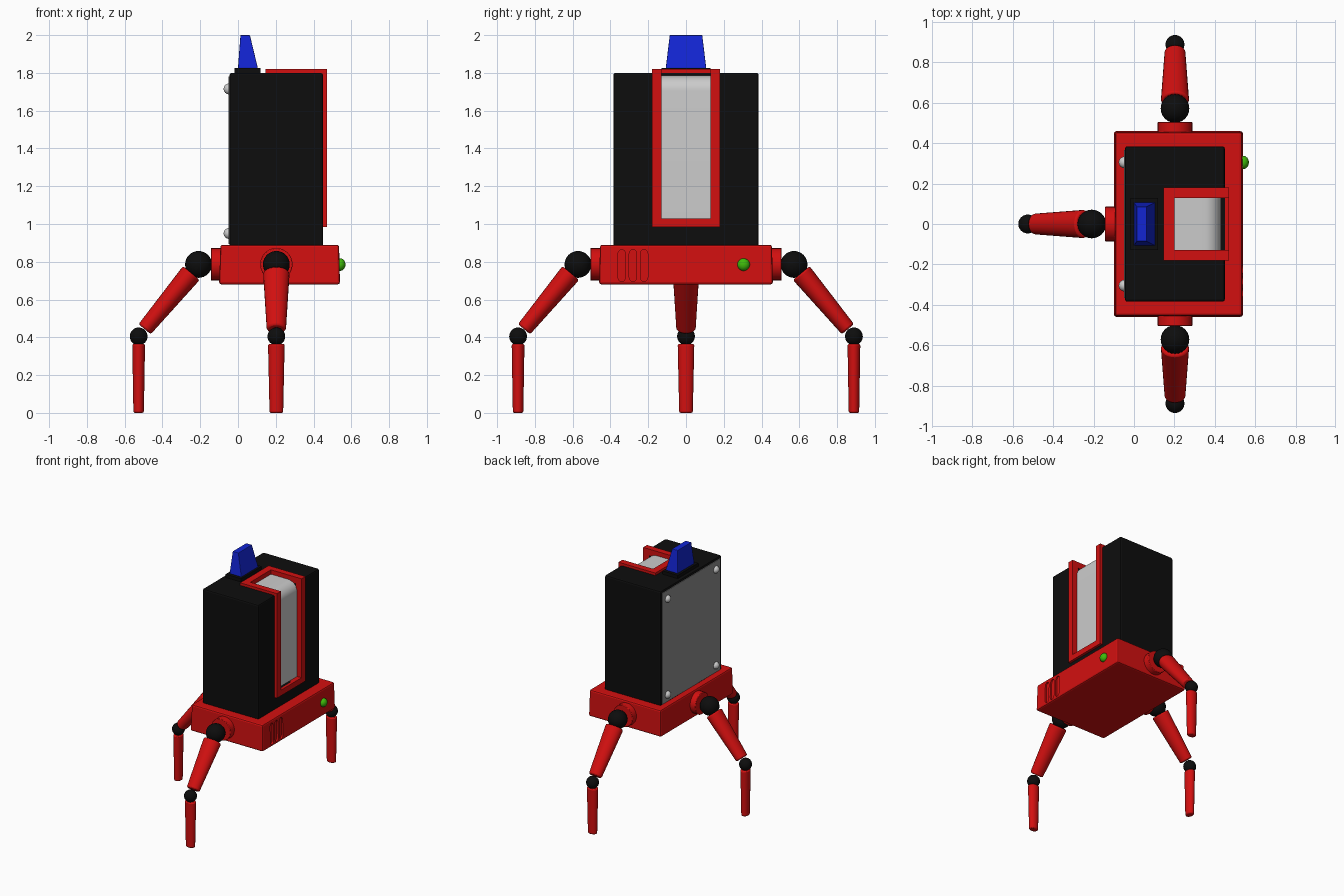
import bpy, bmesh, math
from mathutils import Matrix, Vector

cube = bpy.data.objects.get("Cube")
if cube:
    bpy.data.objects.remove(cube, do_unlink=True)


def material(name, *rgb):
    m = bpy.data.materials.new(name)
    m.use_nodes = True
    m.diffuse_color = (*rgb, 1)
    m.node_tree.nodes["Principled BSDF"].inputs["Base Color"].default_value = (*rgb, 1)
    return m


RED = material("red", 0.65, 0.005, 0.005)
BLACK = material("black", 0.004, 0.004, 0.004)
BLUE = material("blue", 0.006, 0.018, 0.65)
LIGHT = material("light grey", 0.6, 0.6, 0.6)
GREY = material("mid grey", 0.27, 0.27, 0.27)
GREEN = material("green", 0.05, 0.5, 0.003)


def finish(name, bm, mat, bevel=0, smooth=False, segments=2):
    bmesh.ops.recalc_face_normals(bm, faces=bm.faces[:])
    mesh = bpy.data.meshes.new(name)
    bm.to_mesh(mesh)
    bm.free()
    ob = bpy.data.objects.new(name, mesh)
    bpy.context.collection.objects.link(ob)
    if mat:
        mesh.materials.append(mat)
    if smooth:
        bpy.ops.object.select_all(action='DESELECT')
        ob.select_set(True)
        bpy.context.view_layer.objects.active = ob
        bpy.ops.object.shade_smooth_by_angle(angle=math.radians(40))
    if bevel:
        mod = ob.modifiers.new("bevel", 'BEVEL')
        mod.width, mod.segments = bevel, segments
        mod.limit_method, mod.angle_limit = 'ANGLE', math.radians(40)
    return ob


def box(name, x, y, z, mat, bevel=0, top_x=None, top_y=None):
    """Box from ranges; the top ranges may differ to make a taper."""
    bm = bmesh.new()
    rings = []
    for (xr, yr, h) in ((x, y, z[0]), (top_x or x, top_y or y, z[1])):
        rings.append([bm.verts.new((xr[i], yr[j], h)) for i, j in ((0, 0), (1, 0), (1, 1), (0, 1))])
    bm.faces.new(rings[0])
    bm.faces.new(rings[1])
    for i in range(4):
        k = (i + 1) % 4
        bm.faces.new((rings[0][i], rings[0][k], rings[1][k], rings[1][i]))
    return finish(name, bm, mat, bevel)


def extrude(name, points, vector, mat, bevel=0, smooth=False):
    bm = bmesh.new()
    face = bm.faces.new([bm.verts.new(p) for p in points])
    ext = bmesh.ops.extrude_face_region(bm, geom=[face])["geom"]
    bmesh.ops.translate(bm, verts=[v for v in ext if isinstance(v, bmesh.types.BMVert)], vec=vector)
    return finish(name, bm, mat, bevel, smooth)


def ball(name, centre, radius, mat, squash=1.0):
    bm = bmesh.new()
    bmesh.ops.create_uvsphere(bm, u_segments=24, v_segments=16, radius=radius,
                              matrix=Matrix.Translation(centre) @ Matrix.Diagonal((squash, 1, 1, 1)))
    return finish(name, bm, mat, smooth=True)


def limb(name, start, end, r1, r2, thin, place, bevel=0.01):
    """Tapered oval rod, wide across local x and thinner the other way."""
    a, b = Vector(start), Vector(end)
    axis = (b - a).normalized()
    side = Vector((1, 0, 0))
    rot = Matrix((side, axis.cross(side), axis)).transposed().to_4x4()
    bm = bmesh.new()
    bmesh.ops.create_cone(bm, cap_ends=True, segments=24, radius1=r1, radius2=r2, depth=(b - a).length,
                          matrix=place @ Matrix.Translation((a + b) / 2) @ rot @ Matrix.Diagonal((1, thin, 1, 1)))
    return finish(name, bm, RED, bevel, True)


def cut(target, cutter):
    mod = target.modifiers.new("cut", 'BOOLEAN')
    mod.operation, mod.solver, mod.object = 'DIFFERENCE', 'EXACT', cutter
    cutter.hide_render = True
    cutter.hide_set(True)
    cutter.display_type = 'WIRE'


# Base with three rounded vent slots
base = box("base", (-0.10, 0.54), (-0.46, 0.46), (0.68, 0.89), RED, 0.012,
           top_x=(-0.093, 0.535), top_y=(-0.455, 0.455))
for i in range(3):
    y = -0.34 + i * 0.059
    outline = []
    for k in range(18):
        a = math.pi * (k if k < 9 else k - 1) / 8
        h = 0.84 if k < 9 else 0.72
        outline.append((0.525, y + 0.02 * math.cos(a), h + 0.025 * math.sin(a)))
    cut(base, extrude("vent_cutter", outline, (0.1, 0, 0), RED))

# Body with the screen recess over its upper edge
body = box("body", (-0.045, 0.45), (-0.385, 0.385), (0.88, 1.80), BLACK, 0.012)
L_cut = [(0.2, 1.9), (0.6, 1.9), (0.6, 1.03), (0.35, 1.03), (0.35, 1.7), (0.2, 1.7)]
cut(body, extrude("recess_cutter", [(x, -0.132, z) for x, z in L_cut], (0, 0.264, 0), BLACK))

# Curved light strip
strip = [(0.35, 1.03), (0.35, 1.7), (0.2, 1.7), (0.2, 1.785)]
strip += [(0.35 + 0.08 * math.sin(t * math.pi / 20), 1.705 + 0.08 * math.cos(t * math.pi / 20)) for t in range(11)]
strip += [(0.43, 1.03)]
extrude("light_strip", [(x, -0.132, z) for x, z in strip], (0, 0.264, 0), LIGHT, smooth=True)

# Frame around the strip
arm = [(0.145, 1.82), (0.47, 1.82), (0.47, 0.985), (0.42, 0.985), (0.42, 1.77), (0.145, 1.77)]
for name, y in (("frame_arm_front", -0.18), ("frame_arm_back", 0.13)):
    extrude(name, [(x, y, z) for x, z in arm], (0, 0.05, 0), RED)
box("frame_top_bar", (0.145, 0.2), (-0.13, 0.13), (1.77, 1.82), RED)
box("frame_bottom_bar", (0.42, 0.47), (-0.13, 0.13), (0.985, 1.03), RED)

# Rear plate with four screws
box("rear_plate", (-0.05, -0.042), (-0.367, 0.367), (0.895, 1.782), GREY)
for y in (-0.305, 0.305):
    for z in (0.95, 1.715):
        ball("screw", (-0.047, y, z), 0.029, LIGHT)

# Beacon and indicator
box("beacon_mount", (-0.018, 0.118), (-0.13, 0.13), (1.79, 1.826), BLACK)
box("beacon", (0.0, 0.105), (-0.107, 0.107), (1.826, 2.0), BLUE, 0.003,
    top_x=(0.013, 0.063), top_y=(-0.086, 0.086))
ball("indicator_light", (0.541, 0.305, 0.785), 0.033, GREEN, 0.85)

# Three legs, each built pointing along +y and turned into place
hip, knee = Vector((0, 0.572, 0.786)), Vector((0, 0.889, 0.405))
for label, x, turn in (("back", 0.203, 0), ("front", 0.203, math.pi), ("side", 0.363, math.pi / 2)):
    place = Matrix.Translation((x, 0, 0)) @ Matrix.Rotation(turn, 4, 'Z')
    limb(label + "_hub", (0, 0.44, 0.787), (0, 0.506, 0.787), 0.086, 0.086, 1, place, 0.004)
    ball(label + "_hip", place @ hip, 0.071, BLACK)
    ball(label + "_knee", place @ knee, 0.047, BLACK)
    limb(label + "_upper_leg", hip.lerp(knee, 0.12), hip.lerp(knee, 0.9), 0.07, 0.051, 0.82, place)
    limb(label + "_lower_leg", (0, 0.889, 0.365), (0, 0.889, 0), 0.044, 0.036, 0.77, place, 0.008)
